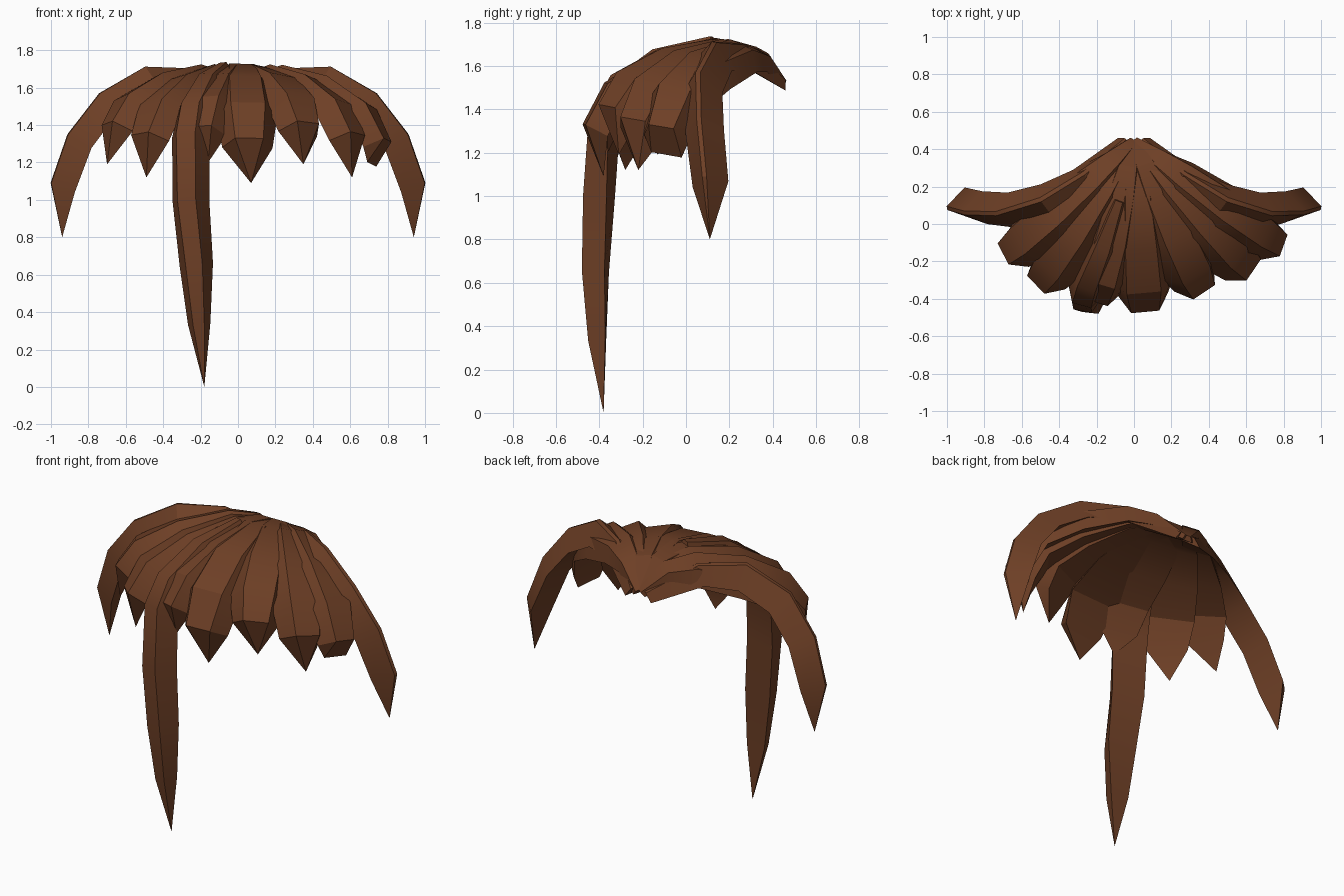
import bpy, bmesh, math
from mathutils import Vector

if "Cube" in bpy.data.objects:
    bpy.data.objects.remove(bpy.data.objects["Cube"])

brown = bpy.data.materials.new("chestnut_brown")
brown.diffuse_color = (0.155, 0.050, 0.019, 1)
brown.use_nodes = True
brown.node_tree.nodes["Principled BSDF"].inputs["Base Color"].default_value = brown.diffuse_color

ROOT = Vector((0, 0.45, 1.54))    # gathering point behind the crown


def lock(name, path, widths, depths, ridge, c0=(0, 0.12, 1.0), c1=None):
    """Sweep a trapezoid along the ridge path; the last point is the tip.
    The ridge faces away from a centre that moves from c0 to c1."""
    path = [Vector(p) for p in path]
    c0 = Vector(c0)
    c1 = Vector(c1) if c1 else c0
    bm = bmesh.new()
    rings = []
    for i, p in enumerate(path):
        last = i == len(path) - 1
        a = path[max(i - 1, 0)]
        b = path[i + 1] if i < len(path) - 2 else path[i]
        t = (b - a).normalized()
        if last:
            t = (path[-2] - path[-3]).normalized()
        n = p - c0.lerp(c1, i / (len(path) - 1))
        n = (n - t * n.dot(t)).normalized()
        s = t.cross(n)
        w, d = widths[i] / 2, depths[i]
        r = 1 if last else ridge
        rings.append([bm.verts.new(q) for q in (
            p - s * w - n * d, p - s * w * r, p + s * w * r, p + s * w - n * d)])
    for r0, r1 in zip(rings, rings[1:]):
        for k in range(4):
            m = (k + 1) % 4
            bm.faces.new((r0[k], r0[m], r1[m], r1[k]))
    bm.faces.new(rings[0])
    bmesh.ops.remove_doubles(bm, verts=bm.verts, dist=0.0005)
    bmesh.ops.recalc_face_normals(bm, faces=bm.faces)
    me = bpy.data.meshes.new(name)
    bm.to_mesh(me)
    bm.free()
    me.materials.append(brown)
    ob = bpy.data.objects.new(name, me)
    bpy.context.collection.objects.link(ob)
    bpy.ops.object.select_all(action='DESELECT')
    ob.select_set(True)
    bpy.context.view_layer.objects.active = ob
    bpy.ops.object.shade_smooth_by_angle(angle=math.radians(30))
    return ob


# Short fringe locks: ridge end, tip, width, tip width
fringe = [
    ((-0.70, -0.16, 1.41), (-0.70, -0.13, 1.19), 0.23, 0),
    ((-0.525, -0.325, 1.355), (-0.49, -0.28, 1.12), 0.24, 0),
    ((-0.20, -0.42, 1.395), (-0.16, -0.36, 1.20), 0.22, 0),
    ((0.06, -0.47, 1.33), (0.07, -0.38, 1.09), 0.27, 0),
    ((0.375, -0.365, 1.415), (0.35, -0.31, 1.19), 0.25, 0),
    ((0.64, -0.245, 1.355), (0.61, -0.22, 1.12), 0.25, 0),
    ((0.80, -0.115, 1.32), (0.715, -0.09, 1.19), 0.22, 0.15),
]
for i, (end, tip, w, tip_w) in enumerate(fringe):
    end = Vector(end)
    top = 1.73 - 0.04 * abs(end.x)
    path = []
    for f, drop in ((0, None), (0.16, 0.10), (0.34, 0), (0.64, 0.16), (0.89, 0.52), (1, 1)):
        p = ROOT.lerp(end, f)
        if drop is not None:
            p.z = top - (top - end.z) * drop
        path.append(p)
    path.append(tip)
    lock("fringe_lock_%d" % (i + 1), path,
         (0.08, 0.17, 0.24, 0.30, w + 0.06, w, tip_w),
         (0.03, 0.07, 0.09, 0.11, 0.11, 0.11, 0), 0.56)

# Long lock hanging over the face
lock("long_front_lock",
     [(-0.08, 0.12, 1.735), (-0.17, -0.14, 1.675), (-0.255, -0.35, 1.52),
      (-0.28, -0.435, 1.36), (-0.275, -0.465, 1.0), (-0.235, -0.475, 0.65),
      (-0.21, -0.45, 0.33), (-0.18, -0.38, 0.0)],
     (0.08, 0.16, 0.20, 0.21, 0.20, 0.18, 0.12, 0),
     (0.05, 0.08, 0.10, 0.11, 0.12, 0.11, 0.08, 0), 0.5,
     (0, 0.12, 1.0), (-0.28, 0.12, 1.0))

# Sweeping side locks, mirrored
for side, m in (("left", -1), ("right", 1)):
    pts = [(0.045, 0.455, 1.54), (0.27, 0.27, 1.70), (0.50, 0.13, 1.71),
           (0.74, 0.055, 1.57), (0.91, 0.06, 1.35), (1.0, 0.085, 1.09), (0.94, 0.11, 0.8)]
    lock(side + "_side_lock", [(x * m, y, z) for x, y, z in pts],
         (0.11, 0.18, 0.20, 0.19, 0.18, 0.17, 0),
         (0.04, 0.09, 0.12, 0.13, 0.13, 0.12, 0), 0.12,
         (0, 0.10, 1.0), (0, 0.34, 1.0))
